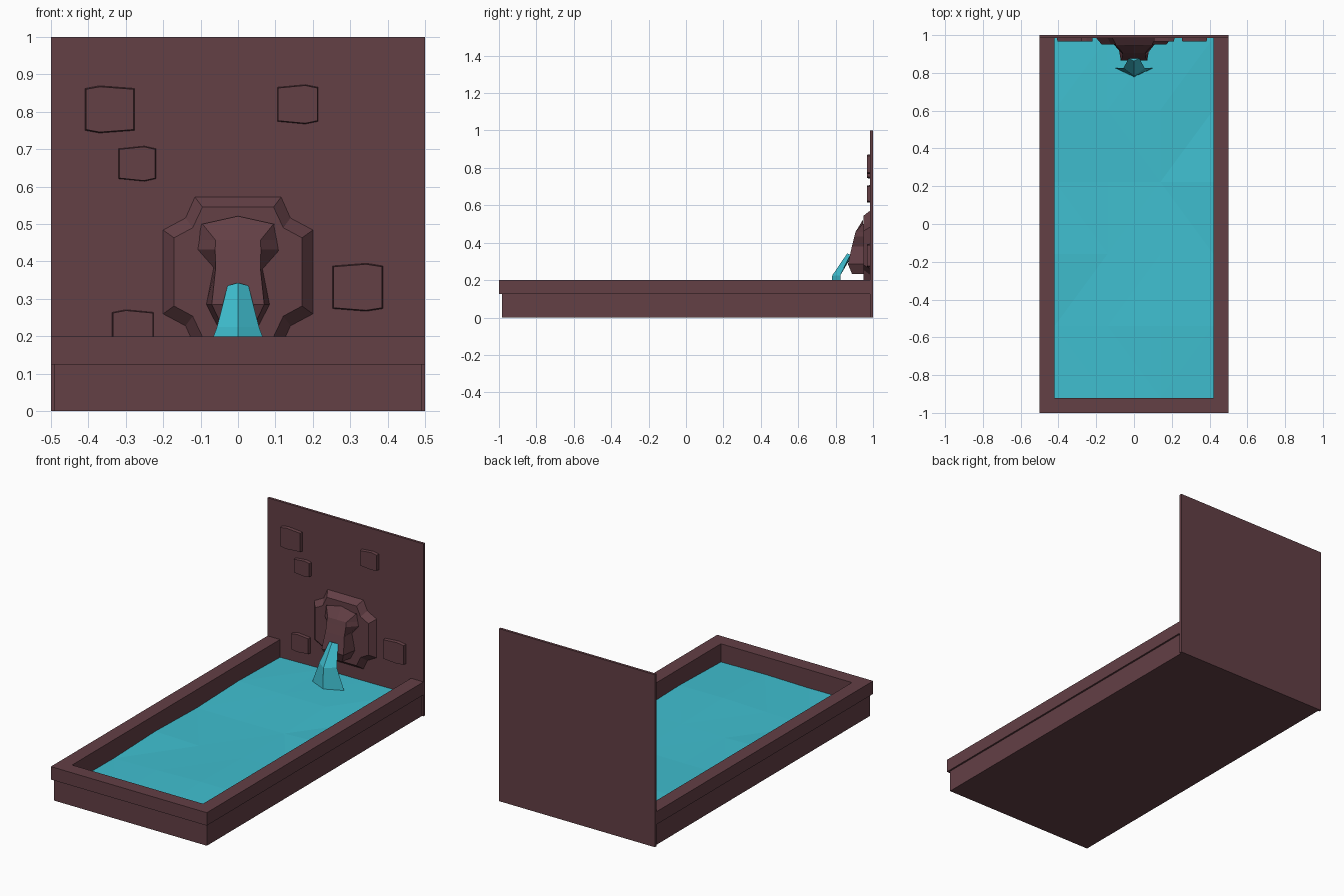
import bpy
import bmesh
import random

random.seed(4)
cube = bpy.data.objects.get("Cube")
if cube:
    bpy.data.objects.remove(cube, do_unlink=True)


def material(name, color):
    mat = bpy.data.materials.new(name)
    mat.use_nodes = True
    mat.diffuse_color = color
    mat.node_tree.nodes["Principled BSDF"].inputs["Base Color"].default_value = color
    return mat


STONE = material("dark red stone", (0.125, 0.05, 0.06, 1))
WATER = material("turquoise water", (0.05, 0.52, 0.63, 1))
WALL_FRONT = 0.985


def finish(name, bm, mat):
    bmesh.ops.recalc_face_normals(bm, faces=bm.faces)
    mesh = bpy.data.meshes.new(name)
    bm.to_mesh(mesh)
    bm.free()
    mesh.materials.append(mat)
    obj = bpy.data.objects.new(name, mesh)
    bpy.context.collection.objects.link(obj)
    return obj


def loft(name, rings, mat):
    """Skin a list of closed point rings and cap both ends."""
    bm = bmesh.new()
    rows = [[bm.verts.new(p) for p in ring] for ring in rings]
    n = len(rows[0])
    for a, b in zip(rows, rows[1:]):
        for i in range(n):
            j = (i + 1) % n
            bm.faces.new((a[i], a[j], b[j], b[i]))
    bm.faces.new(rows[0])
    bm.faces.new(rows[-1])
    return finish(name, bm, mat)


def box(name, x, y0, y1, z0, z1, mat):
    ring = [(-x, y0), (x, y0), (x, y1), (-x, y1)]
    return loft(name, [[(*p, z) for p in ring] for z in (z0, z1)], mat)


def trough(name, x, y, z0, z1):
    """U-shaped border, open towards the back wall."""
    ix, iy, b = 0.42, -0.92, WALL_FRONT
    ring = [(-x, b), (-x, y), (x, y), (x, b), (ix, b), (ix, iy), (-ix, iy), (-ix, b)]
    loft(name, [[(*p, z) for p in ring] for z in (z0, z1)], STONE)


# Wall and basin
box("back_wall", 0.5, WALL_FRONT, 1.0, 0, 1, STONE)
box("basin_floor", 0.42, -0.92, WALL_FRONT, 0, 0.04, STONE)
trough("basin_wall", 0.49, -0.985, 0, 0.125)
trough("basin_rim", 0.5, -1.0, 0.125, 0.2)

# Gently uneven water surface
bm = bmesh.new()
bmesh.ops.create_grid(bm, x_segments=3, y_segments=5, size=1)
for v in bm.verts:
    v.co.x *= 0.42
    v.co.y = 0.0325 + v.co.y * 0.9525
    v.co.z = 0.1 + random.uniform(-0.008, 0.008)
bmesh.ops.triangulate(bm, faces=bm.faces)
water = finish("pool_water", bm, WATER)
if water.data.polygons[0].normal.z < 0:
    water.data.flip_normals()

# Protruding wall stones: left, right, peak position, bottom, top
stones = [(-0.408, -0.276, -0.37, 0.743, 0.869),
          (0.105, 0.214, 0.18, 0.767, 0.872),
          (-0.319, -0.219, -0.25, 0.614, 0.708),
          (0.253, 0.387, 0.343, 0.267, 0.395),
          (-0.336, -0.225, -0.3, 0.165, 0.271)]
for k, (l, r, p, b, t) in enumerate(stones):
    s = 0.007
    outline = [(l, b + s), (p, b), (r, b + s), (r, t - s), (p, t), (l, t - s)]
    cx, cz = (l + r) / 2, (b + t) / 2
    loft(f"wall_stone_{k + 1}",
         [[(cx + (x - cx) * f, y, cz + (z - cz) * f) for x, z in outline]
          for y, f in ((WALL_FRONT, 1), (0.967, 0.96))], STONE)

# Bevelled plaque with cut corners
CENTRE = 0.372


def plaque_ring(quarter, y):
    quarters = (quarter, [(x, -z) for x, z in reversed(quarter)],
                [(-x, -z) for x, z in quarter], [(-x, z) for x, z in reversed(quarter)])
    return [(x, y, CENTRE + z) for q in quarters for x, z in q]


loft("plaque", [plaque_ring([(0.115, 0.2), (0.14, 0.144), (0.2, 0.112)], WALL_FRONT),
                plaque_ring([(0.095, 0.173), (0.121, 0.118), (0.171, 0.091)], 0.95)], STONE)

# Carved spout head: height, back half width, front half width, front depth
head = [(0.232, 0.058, 0.045, 0.888), (0.285, 0.085, 0.07, 0.866),
        (0.38, 0.066, 0.06, 0.887), (0.432, 0.112, 0.061, 0.9),
        (0.457, 0.108, 0.06, 0.906)]
rings = [[(-b, 0.955, z), (-f, y, z), (0, y, z), (f, y, z), (b, 0.955, z)]
         for z, b, f, y in head]
rings.append([(-0.1, 0.955, 0.5), (-0.095, 0.945, 0.5), (0, 0.945, 0.521),
              (0.095, 0.945, 0.5), (0.1, 0.955, 0.5)])
loft("spout_head", rings, STONE)

# Falling water: height, half width, side depth, front depth, back depth
fall = [(0.335, 0.028, 0.878, 0.862, 0.89), (0.225, 0.056, 0.825, 0.782, 0.82),
        (0.095, 0.105, 0.827, 0.778, 0.815)]
loft("falling_water", [[(-w, s, z), (0, f, z + (0.008 if z > 0.3 else 0)),
                        (w, s, z), (0, b, z)] for z, w, s, f, b in fall], WATER)
